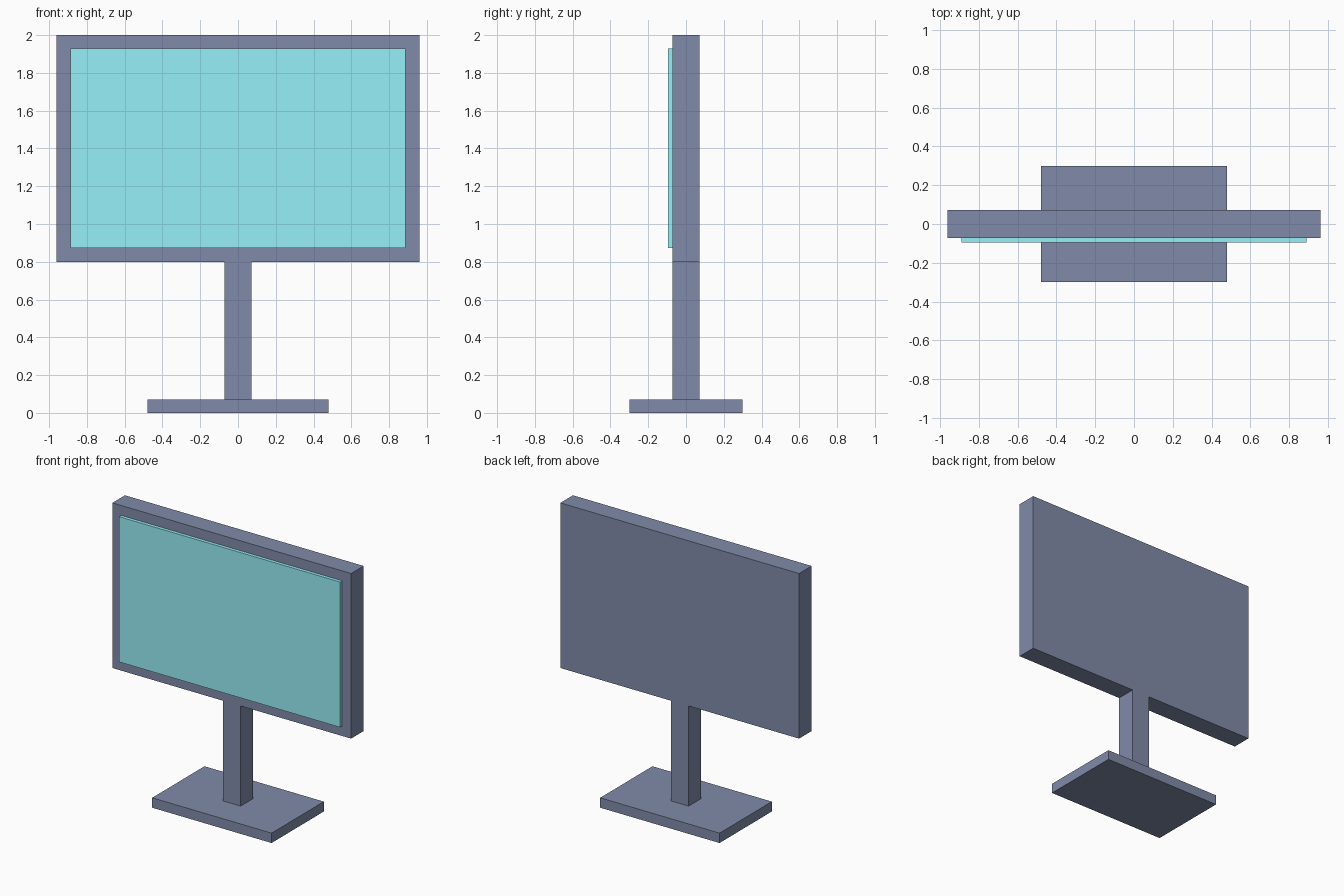
import bpy

if "Cube" in bpy.data.objects:
    bpy.data.objects.remove(bpy.data.objects["Cube"])


def material(name, rgb):
    mat = bpy.data.materials.new(name)
    mat.diffuse_color = (*rgb, 1)
    mat.use_nodes = True
    mat.node_tree.nodes["Principled BSDF"].inputs["Base Color"].default_value = mat.diffuse_color
    return mat


def box(name, lo, hi, mat):
    """Axis-aligned box between two corners."""
    centre = [(a + b) / 2 for a, b in zip(lo, hi)]
    bpy.ops.mesh.primitive_cube_add(size=1, location=centre)
    obj = bpy.context.object
    obj.name = name
    obj.scale = [b - a for a, b in zip(lo, hi)]
    bpy.ops.object.transform_apply(location=False, rotation=False, scale=True)
    obj.data.materials.append(mat)
    return obj


T = 0.072  # shared thickness: base height, bezel width, half depth of neck and housing
slate = material("slate_blue", (0.22, 0.26, 0.40))
cyan = material("screen_cyan", (0.31, 0.87, 0.95))

# Stand
box("base", (-0.48, -0.3, 0), (0.48, 0.3, T), slate)
box("neck", (-T, -T, T), (T, T, 0.8), slate)

# Display housing
box("housing", (-0.96, -T, 0.8), (0.96, T, 2.0), slate)

# Raised screen panel on the front
box("screen", (-0.96 + T, -0.096, 0.8 + T), (0.96 - T, -T, 2.0 - T), cyan)
